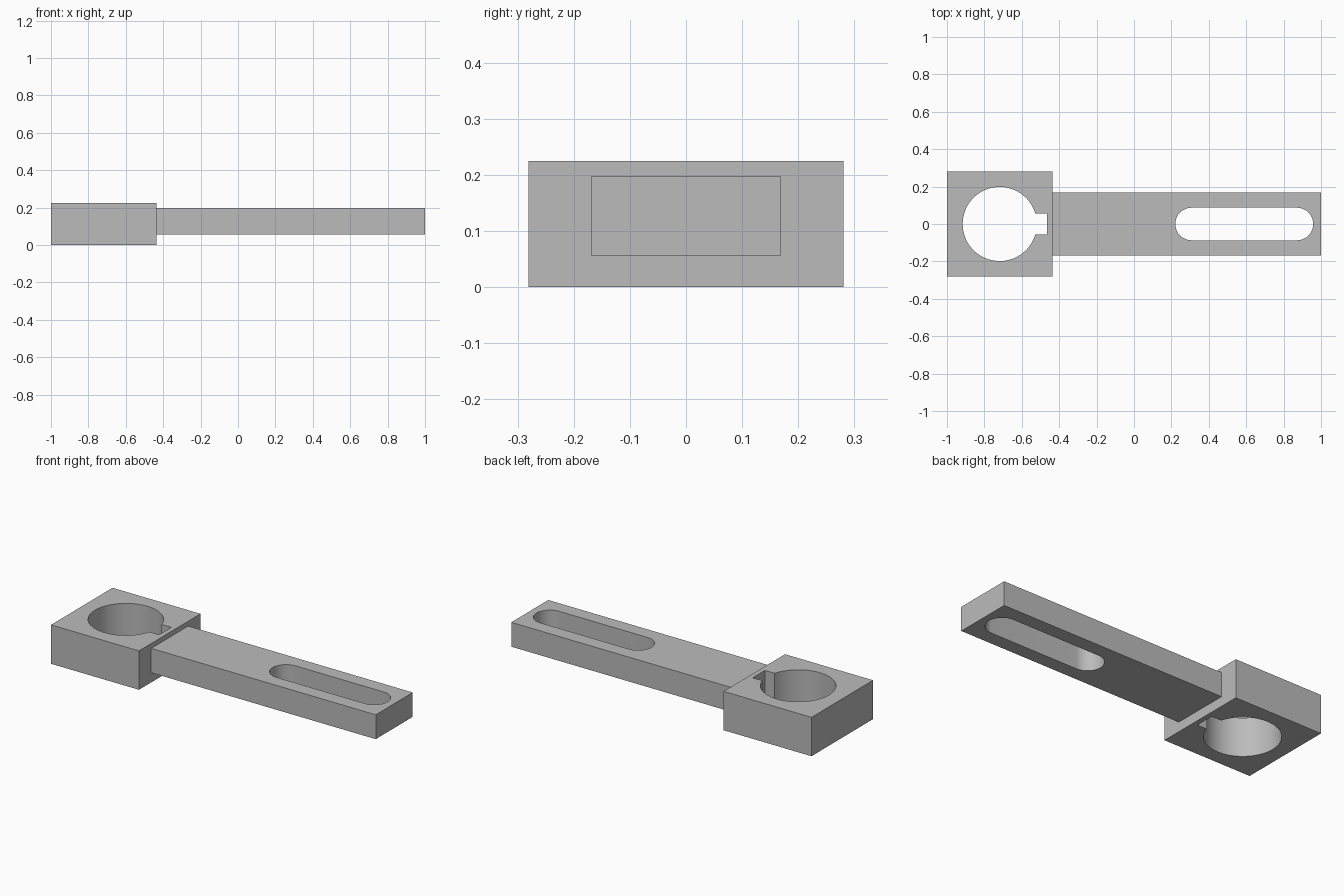
import bpy
import bmesh
from math import asin, cos, sin, pi, radians

cube = bpy.data.objects.get("Cube")
if cube:
    bpy.data.objects.remove(cube, do_unlink=True)

# Bare metal finish
metal = bpy.data.materials.new("plain grey metal")
metal.use_nodes = True
GREY = (0.5, 0.5, 0.5, 1)
metal.diffuse_color = GREY
metal.node_tree.nodes["Principled BSDF"].inputs["Base Color"].default_value = GREY


def rectangle(x0, x1, half_y):
    return [(x0, -half_y), (x1, -half_y), (x1, half_y), (x0, half_y)]


def arc(cx, radius, start, end, steps):
    angles = [start + (end - start) * i / steps for i in range(steps + 1)]
    return [(cx + radius * cos(a), radius * sin(a)) for a in angles]


def plate(name, loops, z0, z1):
    """Extrude an outline with holes into a solid."""
    bm = bmesh.new()
    edges = []
    for loop in loops:
        verts = [bm.verts.new((x, y, z0)) for x, y in loop]
        edges += [bm.edges.new((v, verts[i - 1])) for i, v in enumerate(verts)]
    bmesh.ops.triangle_fill(bm, edges=edges, use_beauty=True)
    top = bmesh.ops.extrude_face_region(bm, geom=bm.faces[:], use_keep_orig=True)
    lifted = [g for g in top["geom"] if isinstance(g, bmesh.types.BMVert)]
    bmesh.ops.translate(bm, verts=lifted, vec=(0, 0, z1 - z0))
    bmesh.ops.recalc_face_normals(bm, faces=bm.faces[:])
    mesh = bpy.data.meshes.new(name)
    bm.to_mesh(mesh)
    bm.free()
    mesh.materials.append(metal)
    obj = bpy.data.objects.new(name, mesh)
    bpy.context.collection.objects.link(obj)
    bpy.ops.object.select_all(action="DESELECT")
    obj.select_set(True)
    bpy.context.view_layer.objects.active = obj
    bpy.ops.object.shade_smooth_by_angle(angle=radians(30))


# Hub block with a round bore and a keyway facing the arm
JOINT = -0.437
bore_x, bore_r, key_x, key_y = -0.718, 0.198, -0.466, 0.056
key_angle = asin(key_y / bore_r)
bore = arc(bore_x, bore_r, key_angle, 2 * pi - key_angle, 64)
bore += [(key_x, -key_y), (key_x, key_y)]
plate("hub_block", [rectangle(-1, JOINT, 0.281), bore], 0, 0.225)

# Flat arm with a long rounded slot
slot_r = 0.087
slot = arc(0.871, slot_r, -pi / 2, pi / 2, 32) + arc(0.308, slot_r, pi / 2, 3 * pi / 2, 32)
plate("slotted_arm", [rectangle(JOINT, 1, 0.169), slot], 0.056, 0.197)
